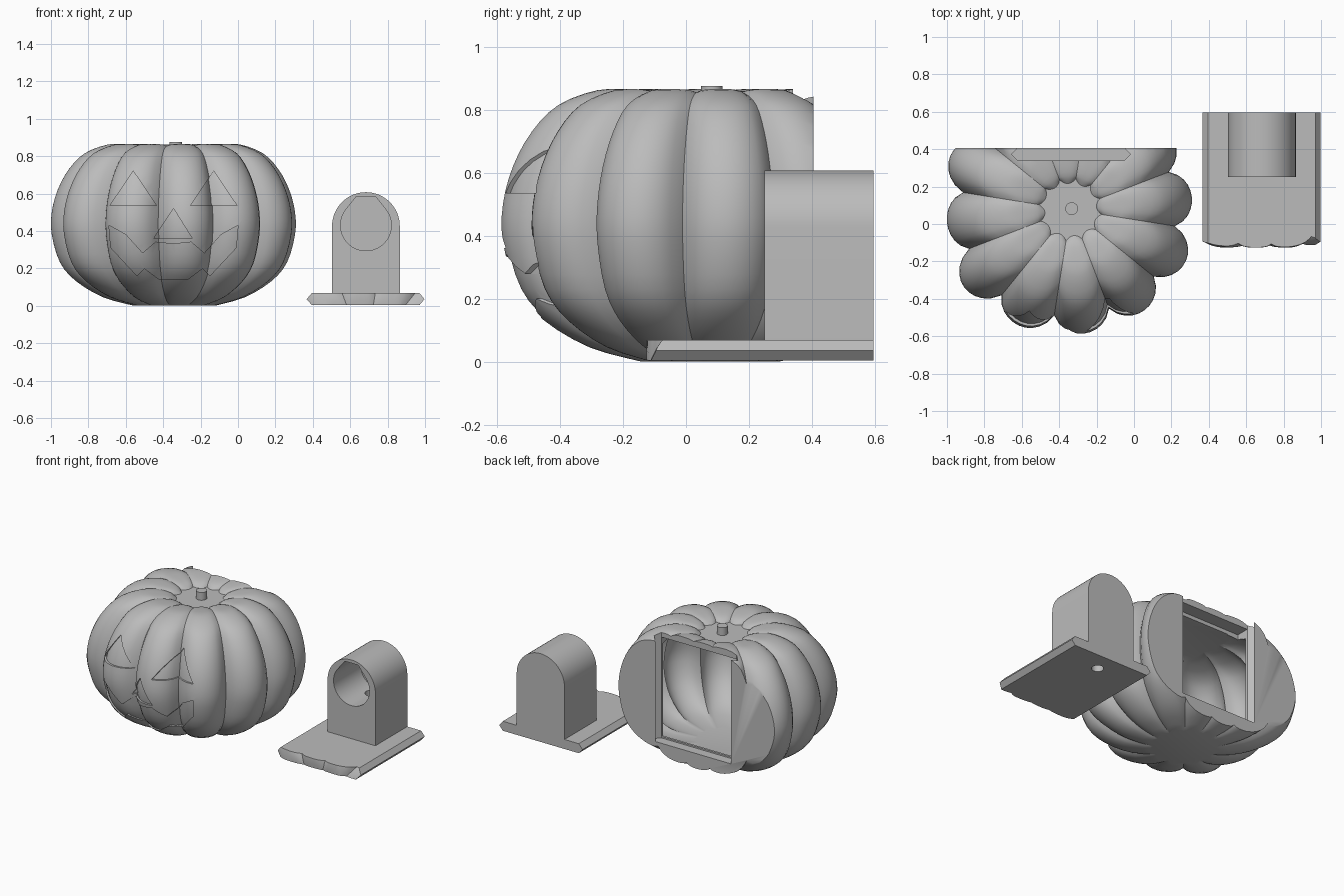
import bpy, bmesh, math
from mathutils import Matrix, Vector

if "Cube" in bpy.data.objects:
    bpy.data.objects.remove(bpy.data.objects["Cube"])

CX, CY = -0.337, 0.077      # pumpkin axis
BACK = 0.405                # flat back plane
LOBES, SEG = 12, 10
SWELL = [0.975, 1, 1, 1, 1.03, 1.06, 1, 1.06, 1.02, 1, 1, 1.01]   # size of each rib

grey = bpy.data.materials.new("plain grey")
grey.use_nodes = True
grey.diffuse_color = (0.5, 0.5, 0.5, 1)
grey.node_tree.nodes["Principled BSDF"].inputs["Base Color"].default_value = (0.5, 0.5, 0.5, 1)


def finish(bm, name):
    bmesh.ops.recalc_face_normals(bm, faces=bm.faces)
    me = bpy.data.meshes.new(name)
    bm.to_mesh(me)
    bm.free()
    me.materials.append(grey)
    ob = bpy.data.objects.new(name, me)
    bpy.context.collection.objects.link(ob)
    return ob


def prism(name, pts, axis, lo, hi):
    """Extrude a 2D outline along the y or z axis."""
    bm = bmesh.new()
    place = (lambda a, b, c: (a, c, b)) if axis == "y" else (lambda a, b, c: (a, b, c))
    face = bm.faces.new([bm.verts.new(place(a, b, lo)) for a, b in pts])
    ext = bmesh.ops.extrude_face_region(bm, geom=[face])
    move = Vector(place(0, 0, hi - lo))
    bmesh.ops.translate(bm, vec=move, verts=[v for v in ext["geom"] if isinstance(v, bmesh.types.BMVert)])
    return finish(bm, name)


def rect(x0, x1, z0, z1):
    return [(x0, z0), (x1, z0), (x1, z1), (x0, z1)]


def arc(cx, cz, r, a0, a1, n):
    return [(cx + r * math.cos(math.radians(a0 + (a1 - a0) * i / n)),
             cz + r * math.sin(math.radians(a0 + (a1 - a0) * i / n))) for i in range(n + 1)]


def cut(ob, cutter, op="DIFFERENCE"):
    m = ob.modifiers.new("cut", "BOOLEAN")
    m.operation, m.solver, m.object = op, "EXACT", cutter
    bpy.context.view_layer.objects.active = ob
    bpy.ops.object.modifier_apply(modifier=m.name)
    bpy.data.objects.remove(cutter)


def smooth(ob, angle=30):
    bpy.ops.object.select_all(action="DESELECT")
    ob.select_set(True)
    bpy.context.view_layer.objects.active = ob
    bpy.ops.object.shade_smooth_by_angle(angle=math.radians(angle))


def spline(rows, n=3):
    """Smoothly subdivide a list of profile rows."""
    out = []
    for i in range(len(rows) - 1):
        p = [Vector(rows[min(max(j, 0), len(rows) - 1)]) for j in range(i - 1, i + 3)]
        for s in range(n):
            t = s / n
            out.append(p[1] + (p[2] - p[0]) * 0.5 * t
                       + (p[0] - 2.5 * p[1] + 2 * p[2] - 0.5 * p[3]) * t * t
                       + (1.5 * (p[1] - p[2]) + 0.5 * (p[3] - p[0])) * t ** 3)
    return out + [Vector(rows[-1])]


def lobed(name, rows, offset=0.0):
    """Ribbed round body; rows hold radius, height, rib strength, crease drop."""
    d, r = 0.775, 0.225
    bm = bmesh.new()
    rings = []
    for R, z, k, drop in spline(rows):
        ring = []
        for i in range(LOBES * SEG):
            lobe, step = divmod(i, SEG)
            a = math.radians(15 - 30 * step / SEG)
            f = d * math.cos(a) + math.sqrt(r * r - (d * math.sin(a)) ** 2)
            near = SWELL[(lobe + (1 if a < 0 else -1)) % LOBES]
            blend = 0.5 * (a / math.radians(15)) ** 2
            size = SWELL[lobe] * (1 - blend) + near * blend
            rho = R * size * (1 + k * (f - 1)) - offset
            th = math.radians(6 + 30 * lobe) - a
            crease = max(0, (1 - f) / 0.155) ** 1.3
            ring.append(bm.verts.new((CX + rho * math.cos(th), CY + rho * math.sin(th), z - drop * crease)))
        rings.append(ring)
    n = LOBES * SEG
    for lo, hi in zip(rings, rings[1:]):
        for i in range(n):
            bm.faces.new((lo[i], lo[(i + 1) % n], hi[(i + 1) % n], hi[i]))
    bm.faces.new(rings[0])
    bm.faces.new(rings[-1])
    return finish(bm, name)


outer = [(0.22, 0.0, 1, 0), (0.385, 0.045, 1, 0), (0.53, 0.13, 1, 0), (0.617, 0.23, 1, 0),
         (0.662, 0.38, 1, 0), (0.662, 0.5, 1, 0), (0.63, 0.62, 1, 0), (0.57, 0.73, 1, 0),
         (0.485, 0.815, 1, 0), (0.36, 0.862, 1, 0.01), (0.26, 0.862, 0.7, 0.012),
         (0.18, 0.848, 0, 0.012), (0.14, 0.823, -1.3, 0)]
inner = [(0.19, 0.095, 1, 0), (0.4, 0.13, 1, 0), (0.54, 0.24, 1, 0), (0.6, 0.38, 1, 0),
         (0.6, 0.5, 1, 0), (0.56, 0.63, 1, 0), (0.46, 0.745, 1, 0), (0.28, 0.795, 1, 0)]

# Pumpkin body with flat back and hollow inside
pumpkin = lobed("pumpkin_body", outer)
cut(pumpkin, prism("back_cutter", rect(-2, 1, -1, 2), "y", BACK, 2))
cavity = lobed("cavity_cutter", inner)
cut(cavity, prism("cavity_limit", rect(-2, 1, -1, 2), "y", 0.325, 2))
cut(pumpkin, cavity)

# Rear window and the V-grooved slot the door slides into
mid, half, tip = CX, 0.285, 0.317
cut(pumpkin, prism("window_cutter", rect(mid - half, mid + half, 0.14, 0.82), "y", 0.25, 0.35))
slot = [(mid - half, 0.34), (mid + half, 0.34), (mid + tip, 0.373), (mid + half, 0.406),
        (mid + half, 0.5), (mid - half, 0.5), (mid - half, 0.406), (mid - tip, 0.373)]
cut(pumpkin, prism("slot_cutter", slot, "z", 0.13, 1.2))

# Shallow carved face
mouth_half = [(-0.345, 0.33), (-0.25, 0.34), (-0.18, 0.28), (-0.09, 0.38), (0, 0.43),
              (-0.01, 0.31), (-0.15, 0.16), (-0.19, 0.2), (-0.27, 0.14), (-0.345, 0.14)]
mouth = mouth_half + [(-0.69 - x, z) for x, z in reversed(mouth_half[1:-1])]
eyes = [[(x - 0.125, 0.535), (x + 0.125, 0.535), (x, 0.72)] for x in (-0.56, -0.13)]
nose = [(-0.45, 0.36), (-0.245, 0.36), (-0.345, 0.52)]
for shape in eyes + [nose, mouth]:
    carve = prism("face_cutter", shape, "y", -1, -0.2)
    cut(carve, lobed("carve_floor", outer, 0.014))
    cut(pumpkin, carve)
smooth(pumpkin)

# Stem
bm = bmesh.new()
bmesh.ops.create_cone(bm, cap_ends=True, segments=32, radius1=0.034, radius2=0.034, depth=0.07,
                      matrix=Matrix.Translation((-0.333, 0.082, 0.841)))
smooth(finish(bm, "stem"))

# Sliding door lying flat, with pointed side edges and a front end that follows the ribbed body
door = prism("door_plate", [(0.395, 0.003), (0.97, 0.003), (0.997, 0.035), (0.97, 0.068),
                            (0.395, 0.068), (0.367, 0.035)], "y", -0.3, 0.595)
blank = lobed("door_end_shape", outer)
blank.data.transform(Matrix.Translation((0.682 - CX, 0.74, -0.337)) @ Matrix.Rotation(math.pi / 2, 4, "X"))
cut(door, blank, "INTERSECT")

# Arched holder with a blind teardrop bore
tower = prism("arched_holder", [(0.865, 0.066), *arc(0.684, 0.426, 0.181, 0, 180, 32), (0.503, 0.066)],
              "y", 0.25, 0.595)
bore = arc(0.684, 0.43, 0.136, 140, 400, 32) + [(0.734, 0.585), (0.634, 0.585)]
cut(tower, prism("bore_cutter", bore, "y", 0.1, 0.54))

# Pin hole from the underside up into the bore
for part in (door, tower):
    cut(part, prism("pin_hole", arc(0.682, 0.465, 0.038, 0, 345, 23), "z", -0.1, 0.4))
    smooth(part)
